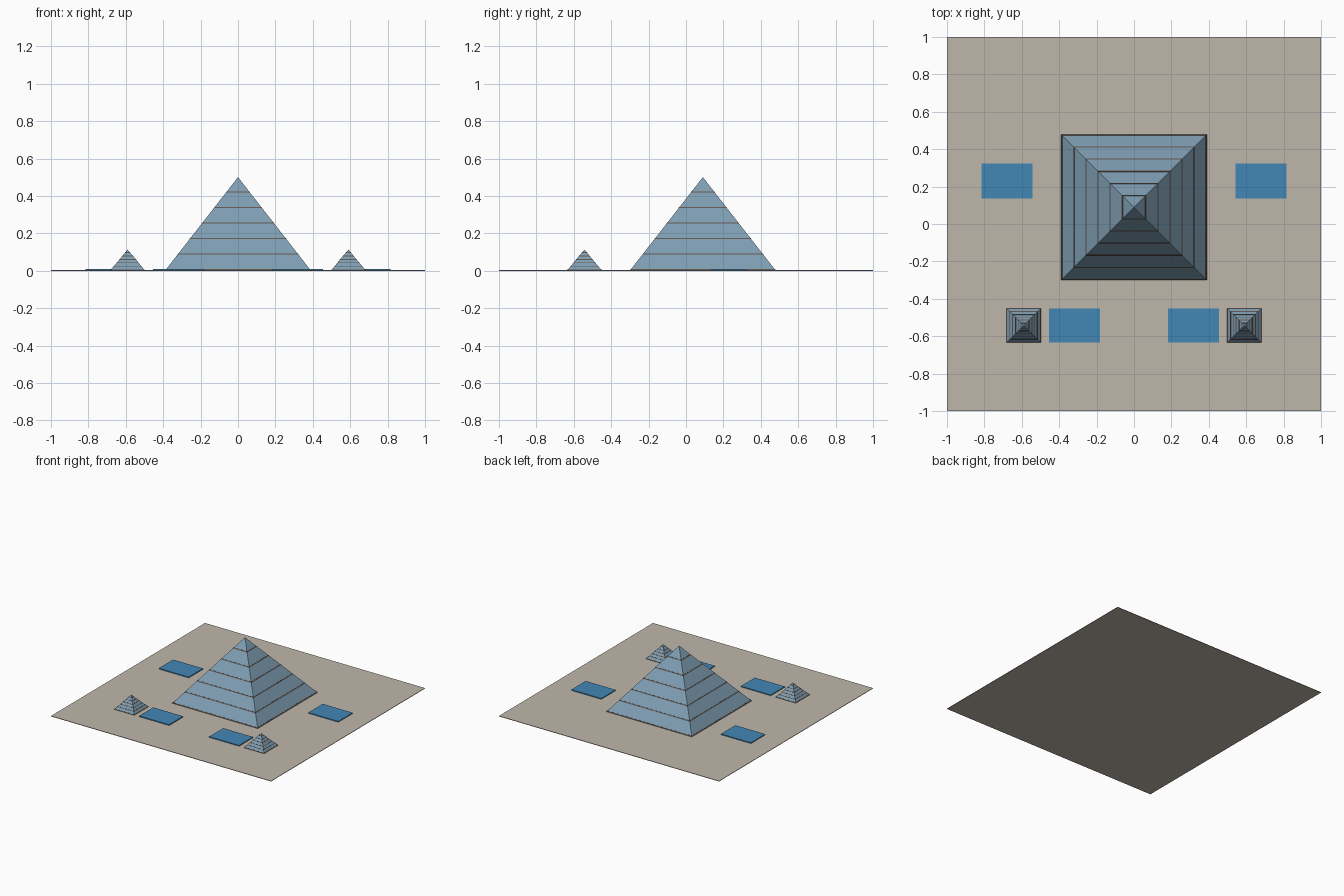
import bpy
import bmesh

cube = bpy.data.objects.get("Cube")
if cube:
    bpy.data.objects.remove(cube, do_unlink=True)


def material(name, rgb):
    mat = bpy.data.materials.new(name)
    mat.use_nodes = True
    mat.diffuse_color = (*rgb, 1)
    mat.node_tree.nodes["Principled BSDF"].inputs["Base Color"].default_value = (*rgb, 1)
    return mat


STONE = material("paving_stone", (0.52, 0.47, 0.40))
GLASS = material("blue_grey_glass", (0.21, 0.34, 0.45))
WATER = material("pool_water", (0.055, 0.24, 0.46))
FRAME = material("dark_bronze_frame", (0.12, 0.09, 0.075))

GROUND_TOP = 0.004


def finish(name, bm, mat):
    bmesh.ops.recalc_face_normals(bm, faces=bm.faces)
    mesh = bpy.data.meshes.new(name)
    bm.to_mesh(mesh)
    bm.free()
    mesh.materials.append(mat)
    obj = bpy.data.objects.new(name, mesh)
    bpy.context.collection.objects.link(obj)
    return obj


def slab(name, x, y, z0, z1, width, depth, mat):
    bm = bmesh.new()
    bmesh.ops.create_cube(bm, size=1)
    for v in bm.verts:
        v.co.x = x + v.co.x * width
        v.co.y = y + v.co.y * depth
        v.co.z = z1 if v.co.z > 0 else z0
    return finish(name, bm, mat)


def square_ring(bm, half, z):
    return [bm.verts.new((sx * half, sy * half, z))
            for sx, sy in ((-1, -1), (1, -1), (1, 1), (-1, 1))]


def pyramid(name, x, y, half, height, bar):
    """Four-sided glass pyramid with thin horizontal frame bars."""
    bm = bmesh.new()
    base = square_ring(bm, half, 0)
    apex = bm.verts.new((0, 0, height))
    bm.faces.new(base)
    for i in range(4):
        bm.faces.new((base[i], base[(i + 1) % 4], apex))
    body = finish(name + "_glass", bm, GLASS)

    # Frame bars follow the slope and sit just proud of the glass
    bm = bmesh.new()
    for level in range(6):
        z = height * level / 6
        rings = []
        for rise, lift in ((0, 0), (0, bar * 0.2), (bar, bar * 0.2), (bar, 0)):
            ring_half = half * (1 - (z + rise) / height) + lift
            rings.append(square_ring(bm, ring_half, z + rise))
        for a, b in zip(rings, rings[1:]):
            for i in range(4):
                j = (i + 1) % 4
                bm.faces.new((a[i], a[j], b[j], b[i]))
    bars = finish(name + "_frame_bars", bm, FRAME)
    for obj in (body, bars):
        obj.location = (x, y, GROUND_TOP)


# Plaza
slab("plaza", 0, 0, 0, GROUND_TOP, 2, 2, STONE)

# Pyramids
pyramid("main_pyramid", 0, 0.09, 0.388, 0.497, 0.006)
for side, sx in (("left", 1), ("right", -1)):
    pyramid(side + "_small_pyramid", sx * 0.59, -0.543, 0.091, 0.11, 0.004)
    # Pools
    slab(side + "_rear_pool", sx * 0.68, 0.23, GROUND_TOP, 0.011, 0.272, 0.186, WATER)
    slab(side + "_front_pool", sx * 0.318, -0.543, GROUND_TOP, 0.011, 0.272, 0.182, WATER)
